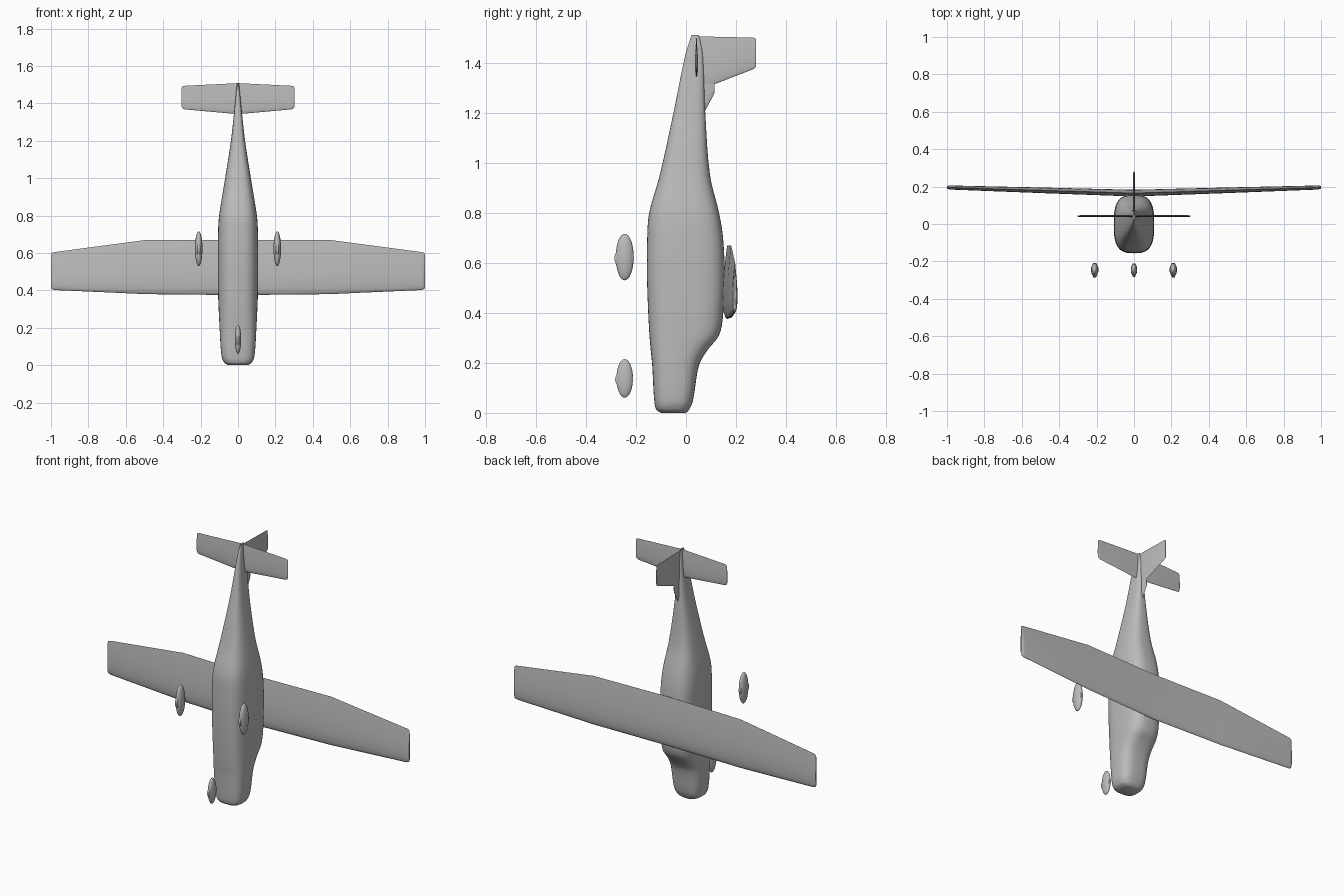
import bpy, bmesh, math
from mathutils import Vector

cube = bpy.data.objects.get("Cube")
if cube:
    bpy.data.objects.remove(cube)

grey = bpy.data.materials.new("plain grey")
grey.use_nodes = True
GREY = (0.5, 0.5, 0.5, 1)
grey.diffuse_color = GREY
grey.node_tree.nodes["Principled BSDF"].inputs["Base Color"].default_value = GREY


def finish(name, bm, angle=50):
    bmesh.ops.recalc_face_normals(bm, faces=bm.faces)
    mesh = bpy.data.meshes.new(name)
    bm.to_mesh(mesh)
    bm.free()
    mesh.materials.append(grey)
    obj = bpy.data.objects.new(name, mesh)
    bpy.context.collection.objects.link(obj)
    bpy.ops.object.select_all(action="DESELECT")
    obj.select_set(True)
    bpy.context.view_layer.objects.active = obj
    bpy.ops.object.shade_smooth_by_angle(angle=math.radians(angle))
    return obj


def loft(name, rings, angle=50):
    """Skin a list of equal-sized point rings and cap both ends."""
    bm = bmesh.new()
    loops = [[bm.verts.new(p) for p in ring] for ring in rings]
    n = len(loops[0])
    for a, b in zip(loops, loops[1:]):
        for i in range(n):
            j = (i + 1) % n
            bm.faces.new((a[i], a[j], b[j], b[i]))
    bm.faces.new(loops[0])
    bm.faces.new(loops[-1])
    return finish(name, bm, angle)


def smooth_rows(rows, steps):
    """Catmull-Rom interpolation through rows of numbers."""
    out = []
    for i in range(len(rows) - 1):
        p = [Vector(rows[min(max(k, 0), len(rows) - 1)]) for k in range(i - 1, i + 3)]
        # tangents scaled by the spacing of the stations
        h = p[2][0] - p[1][0]
        m1 = (p[2] - p[0]) * (h / (p[2][0] - p[0][0]))
        m2 = (p[3] - p[1]) * (h / (p[3][0] - p[1][0]))
        for s in range(steps):
            t = s / steps
            out.append(p[1] * (2*t**3 - 3*t*t + 1) + m1 * (t**3 - 2*t*t + t)
                       + p[2] * (3*t*t - 2*t**3) + m2 * (t**3 - t*t))
    return out + [Vector(rows[-1])]


def superellipse(z, low, high, half, n=48, power=3.0):
    ring = []
    for i in range(n):
        a = 2 * math.pi * i / n
        c, s = math.cos(a), math.sin(a)
        ring.append((half * math.copysign(abs(c) ** (2 / power), c),
                     (low + high) / 2 + (high - low) / 2 * math.copysign(abs(s) ** (2 / power), s), z))
    return ring


def airfoil(lead, trail, thick, n=14):
    """Closed section as (chord position, offset) pairs."""
    def half(t):
        return thick * 5 * (0.2969 * math.sqrt(t) - 0.126 * t - 0.3516 * t**2
                            + 0.2843 * t**3 - 0.1015 * t**4)
    ts = [(1 - math.cos(math.pi * i / n)) / 2 for i in range(n + 1)]
    return ([(lead + (trail - lead) * t, half(t)) for t in ts]
            + [(lead + (trail - lead) * t, -half(t)) for t in reversed(ts[1:])])


def mirrored_wing(name, stations):
    """Stations run from root to tip: x, leading z, trailing z, centre y, thickness."""
    full = [(-s[0], *s[1:]) for s in reversed(stations[1:])] + stations
    loft(name, [[(x, y + o, c) for c, o in airfoil(l, t, th)] for x, l, t, y, th in full])


# Fuselage: z, belly y, back y, half width
body = [(0, -.10, 0, .05), (.012, -.118, .012, .072), (.05, -.127, .028, .088),
        (.19, -.135, .052, .098), (.25, -.141, .085, .101), (.31, -.146, .132, .104),
        (.40, -.151, .149, .107), (.55, -.156, .155, .108), (.70, -.155, .148, .107),
        (.80, -.147, .132, .101), (.95, -.105, .096, .077), (1.2, -.05, .077, .038),
        (1.43, -.003, .067, .013), (1.51, .022, .052, .005)]
loft("fuselage", [superellipse(*r) for r in smooth_rows(body, 5)])

# Main wing with raised, tapered tips
mirrored_wing("main_wing", [(0, .375, .67, .165, .036), (.49, .38, .67, .18, .03),
                            (.98, .402, .605, .195, .022), (.995, .407, .601, .196, .018),
                            (1.0, .418, .592, .196, .010)])

# Horizontal tailplane
mirrored_wing("tailplane", [(0, 1.342, 1.508, .042, .012), (.285, 1.368, 1.494, .042, .010),
                            (.297, 1.372, 1.491, .042, .008), (.302, 1.382, 1.483, .042, .004)])

# Upright fin: y, leading z, trailing z, thickness
fin = [(.04, 1.285, 1.505, .012), (.272, 1.375, 1.5, .010), (.28, 1.383, 1.493, .005)]
loft("tail_fin", [[(o, y, c) for c, o in airfoil(l, t, th)] for y, l, t, th in fin])

# Small fillet ahead of the fin
fillet = [(.05, 1.15, 1.42, .012), (.075, 1.205, 1.40, .011), (.11, 1.27, 1.335, .008),
          (.114, 1.283, 1.322, .004)]
loft("fin_fillet", [[(o, y, c) for c, o in airfoil(l, t, th)] for y, l, t, th in fillet])


# Wheel fairings, each with a wheel showing underneath
def undercarriage(name, x, z, half_x, half_y, half_z):
    bm = bmesh.new()
    bmesh.ops.create_uvsphere(bm, u_segments=24, v_segments=16, radius=1)
    for v in bm.verts:
        v.co = (x + v.co.x * half_x, -.245 + v.co.y * half_y, z + v.co.z * half_z)
    finish(name + "_fairing", bm)
    r = half_y * 1.1
    wheel = [(-.5, .85), (-.35, 1), (.35, 1), (.5, .85)]
    loft(name + "_wheel",
         [[(x + w * half_x, -.247 + r * k * math.cos(a), z - .005 + r * k * math.sin(a))
           for a in (2 * math.pi * i / 24 for i in range(24))] for w, k in wheel])


undercarriage("nose", 0, .138, .017, .033, .077)
for side, sx in (("left", 1), ("right", -1)):
    undercarriage(side, sx * .21, .623, .02, .036, .093)
